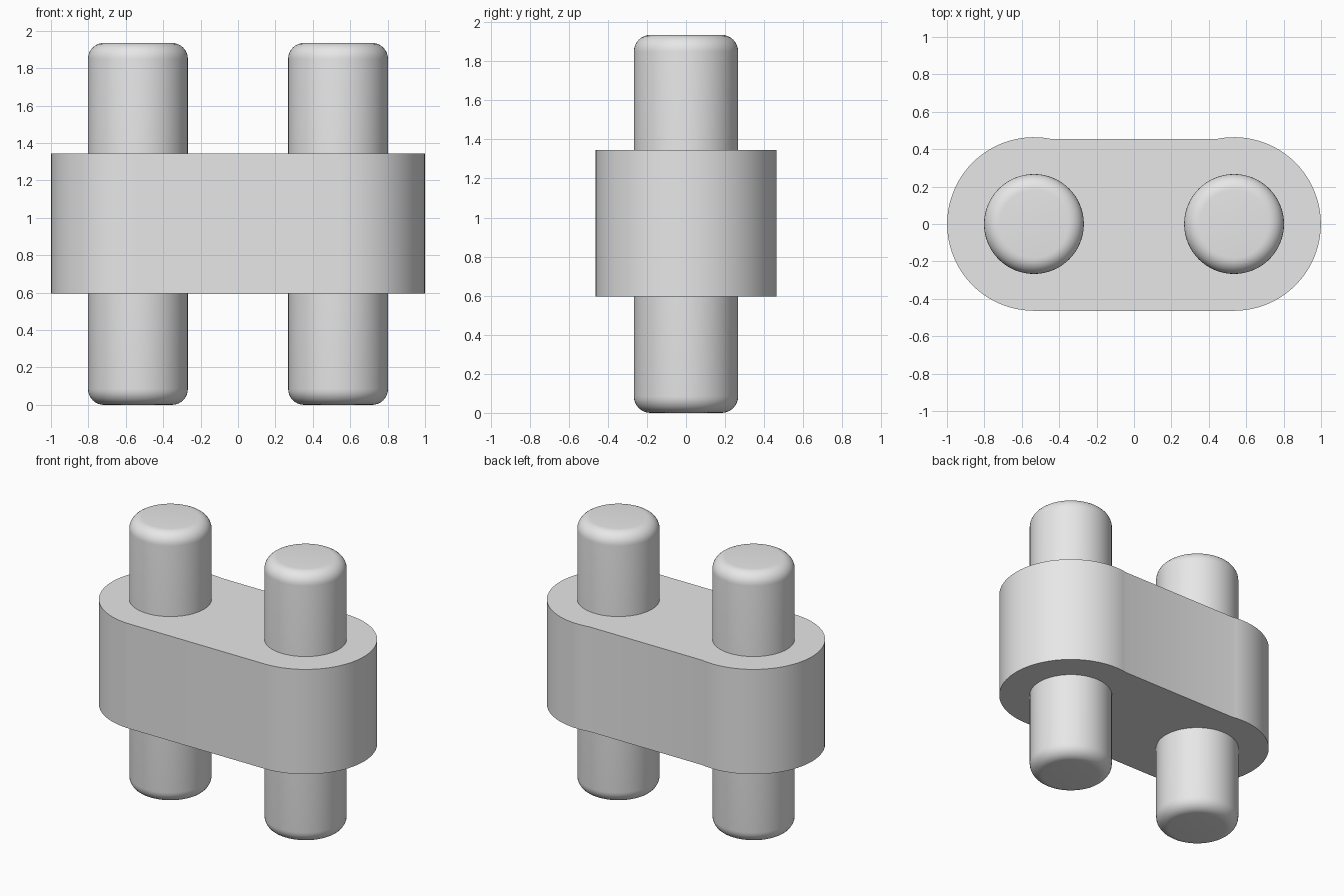
import bpy, bmesh, math

if "Cube" in bpy.data.objects:
    bpy.data.objects.remove(bpy.data.objects["Cube"])

grey = bpy.data.materials.new("light_grey")
grey.diffuse_color = (0.8, 0.8, 0.8, 1)
grey.use_nodes = True
grey.node_tree.nodes["Principled BSDF"].inputs["Base Color"].default_value = grey.diffuse_color

PIN_X = 0.535            # distance of each pin from the centre
LINK_R = 0.464           # radius of the rounded link ends
LINK_Z = (0.595, 1.345)
PIN_R, PIN_TOP, PIN_ROUND = 0.267, 1.935, 0.085


def add_object(name, bm):
    bmesh.ops.recalc_face_normals(bm, faces=bm.faces)
    mesh = bpy.data.meshes.new(name)
    bm.to_mesh(mesh)
    bm.free()
    obj = bpy.data.objects.new(name, mesh)
    bpy.context.collection.objects.link(obj)
    mesh.materials.append(grey)
    bpy.ops.object.select_all(action='DESELECT')
    obj.select_set(True)
    bpy.context.view_layer.objects.active = obj
    bpy.ops.object.shade_smooth_by_angle(angle=math.radians(30))
    return obj


# Link: rounded plate, its back flat sits slightly inside the end arcs
def link_outline(steps=48):
    start = -math.pi / 2
    end = math.pi / 2 + 0.19
    right = []
    for i in range(steps + 1):
        a = start + (end - start) * i / steps
        right.append((PIN_X + LINK_R * math.cos(a), LINK_R * math.sin(a)))
    return right + [(-x, y) for x, y in reversed(right)]


bm = bmesh.new()
base = bm.faces.new([bm.verts.new((x, y, LINK_Z[0])) for x, y in link_outline()])
ext = bmesh.ops.extrude_face_region(bm, geom=[base], use_keep_orig=True)
top = [g for g in ext["geom"] if isinstance(g, bmesh.types.BMVert)]
bmesh.ops.translate(bm, verts=top, vec=(0, 0, LINK_Z[1] - LINK_Z[0]))
add_object("link", bm)

# Pins: cylinders with rounded rims at both ends
for side, name in ((-1, "left_pin"), (1, "right_pin")):
    bm = bmesh.new()
    bmesh.ops.create_cone(bm, cap_ends=True, segments=64, radius1=PIN_R,
                          radius2=PIN_R, depth=PIN_TOP)
    rims = [e for e in bm.edges
            if abs(e.verts[0].co.z - e.verts[1].co.z) < 1e-4]
    bmesh.ops.bevel(bm, geom=rims, offset=PIN_ROUND, segments=8,
                    profile=0.5, affect='EDGES')
    bmesh.ops.translate(bm, verts=bm.verts, vec=(side * PIN_X, 0, PIN_TOP / 2))
    add_object(name, bm)
